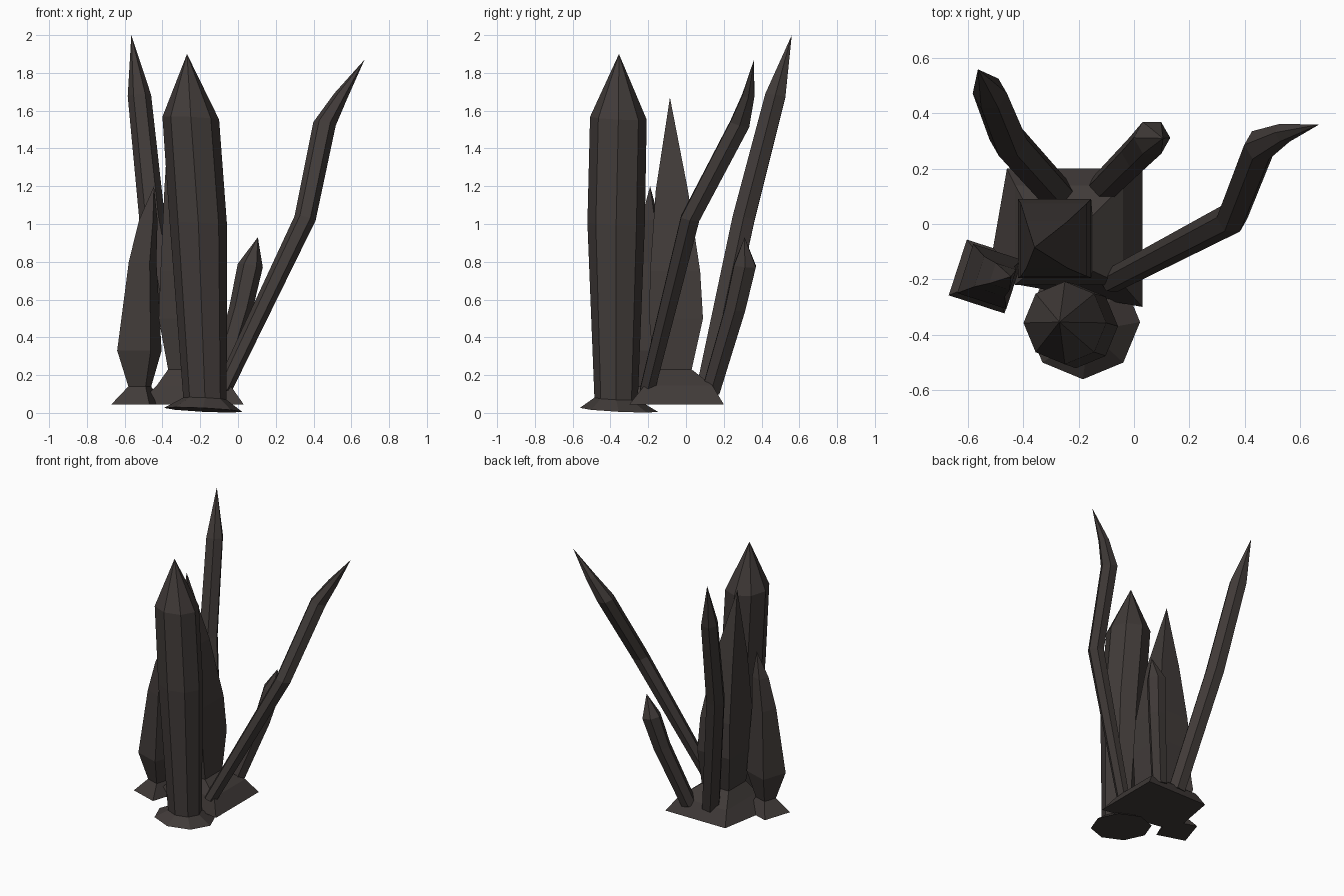
import bpy, bmesh
from math import cos, sin, radians, tau
from mathutils import Vector

if "Cube" in bpy.data.objects:
    bpy.data.objects.remove(bpy.data.objects["Cube"])

rock = bpy.data.materials.new("dark_rock")
rock.diffuse_color = (0.052, 0.043, 0.04, 1)
rock.use_nodes = True
rock.node_tree.nodes["Principled BSDF"].inputs["Base Color"].default_value = rock.diffuse_color


def loft(name, rings, apex):
    """Skin equal-sized point rings, cap the bottom, close to a point on top."""
    bm = bmesh.new()
    loops = [[bm.verts.new(p) for p in ring] for ring in rings]
    tip = bm.verts.new(apex)
    n = len(loops[0])
    for a, b in zip(loops, loops[1:]):
        for i in range(n):
            j = (i + 1) % n
            bm.faces.new((a[i], a[j], b[j], b[i]))
    for i in range(n):
        bm.faces.new((loops[-1][i], loops[-1][(i + 1) % n], tip))
    bm.faces.new(loops[0][::-1])
    bmesh.ops.recalc_face_normals(bm, faces=bm.faces)
    me = bpy.data.meshes.new(name)
    bm.to_mesh(me)
    bm.free()
    me.materials.append(rock)
    ob = bpy.data.objects.new(name, me)
    bpy.context.collection.objects.link(ob)


def upright(name, sections, apex, sides, phase=0, tilt=0):
    """Crystal with level (or slightly tilted) polygon sections (x, y, z, r)."""
    rings = []
    for x, y, z, r in sections:
        ring = []
        for k in range(sides):
            a = radians(phase) + tau * k / sides
            dx, dy = r * cos(a), r * sin(a)
            ring.append((x + dx, y + dy, z - tilt * (dx + dy)))
        rings.append(ring)
    loft(name, rings, apex)


def leaning(name, sections, apex, sides=6, lean=0.6):
    """Crystal whose sections partly turn to follow its axis."""
    pts = [Vector(s[:3]) for s in sections] + [Vector(apex)]
    rings = []
    for i, s in enumerate(sections):
        tangent = (pts[i + 1] - pts[max(i - 1, 0)]).normalized()
        normal = Vector((0, 0, 1)).lerp(tangent, lean)
        q = Vector((0, 0, 1)).rotation_difference(normal)
        rings.append([pts[i] + q @ Vector((s[3] * cos(tau * k / sides), s[3] * sin(tau * k / sides), 0))
                      for k in range(sides)])
    loft(name, rings, apex)


def rect(x0, x1, y0, y1, z):
    return [(x0, y0, z), (x1, y0, z), (x1, y1, z), (x0, y1, z)]


# Tall octagonal crystal with flared foot
upright("main_crystal",
        [(-0.185, -0.355, 0.016, 0.207), (-0.175, -0.37, 0.075, 0.115),
         (-0.21, -0.37, 1.0, 0.152), (-0.25, -0.358, 1.56, 0.15)],
        (-0.27, -0.355, 1.9), 8, tilt=0.05)

# Small four-sided crystal on the left
upright("left_crystal",
        [(-0.537, -0.19, 0.045, 0.15), (-0.52, -0.19, 0.14, 0.068), (-0.522, -0.19, 0.33, 0.132),
         (-0.505, -0.19, 0.8, 0.082), (-0.475, -0.19, 1.02, 0.055)],
        (-0.445, -0.19, 1.2), 4, phase=27)

# Broad four-sided crystal and its spreading base
base = [(-0.53, -0.2, 0.045), (0.03, -0.3, 0.045), (0.03, 0.2, 0.045), (-0.46, 0.2, 0.045)]
loft("central_crystal",
     [base, rect(-0.43, -0.04, -0.22, 0.14, 0.145), rect(-0.37, -0.15, -0.17, 0.03, 0.23),
      rect(-0.42, -0.155, -0.195, 0.09, 0.5), rect(-0.41, -0.17, -0.19, 0.075, 0.75),
      rect(-0.39, -0.24, -0.16, 0.01, 1.18)],
     (-0.36, -0.085, 1.67))

# Leaning hexagonal shards
leaning("back_left_shard",
        [(-0.28, 0.11, 0.12, 0.065), (-0.455, 0.305, 1.03, 0.068), (-0.522, 0.473, 1.68, 0.062)],
        (-0.565, 0.56, 2.0))
leaning("back_shard",
        [(-0.115, 0.13, 0.11, 0.055), (0.015, 0.26, 0.55, 0.062), (0.065, 0.312, 0.78, 0.067)],
        (0.105, 0.31, 0.93))
leaning("right_shard",
        [(-0.08, -0.205, 0.12, 0.045), (0.355, 0.022, 1.03, 0.057),
         (0.458, 0.285, 1.53, 0.06), (0.545, 0.33, 1.68, 0.037)],
        (0.67, 0.36, 1.87))
